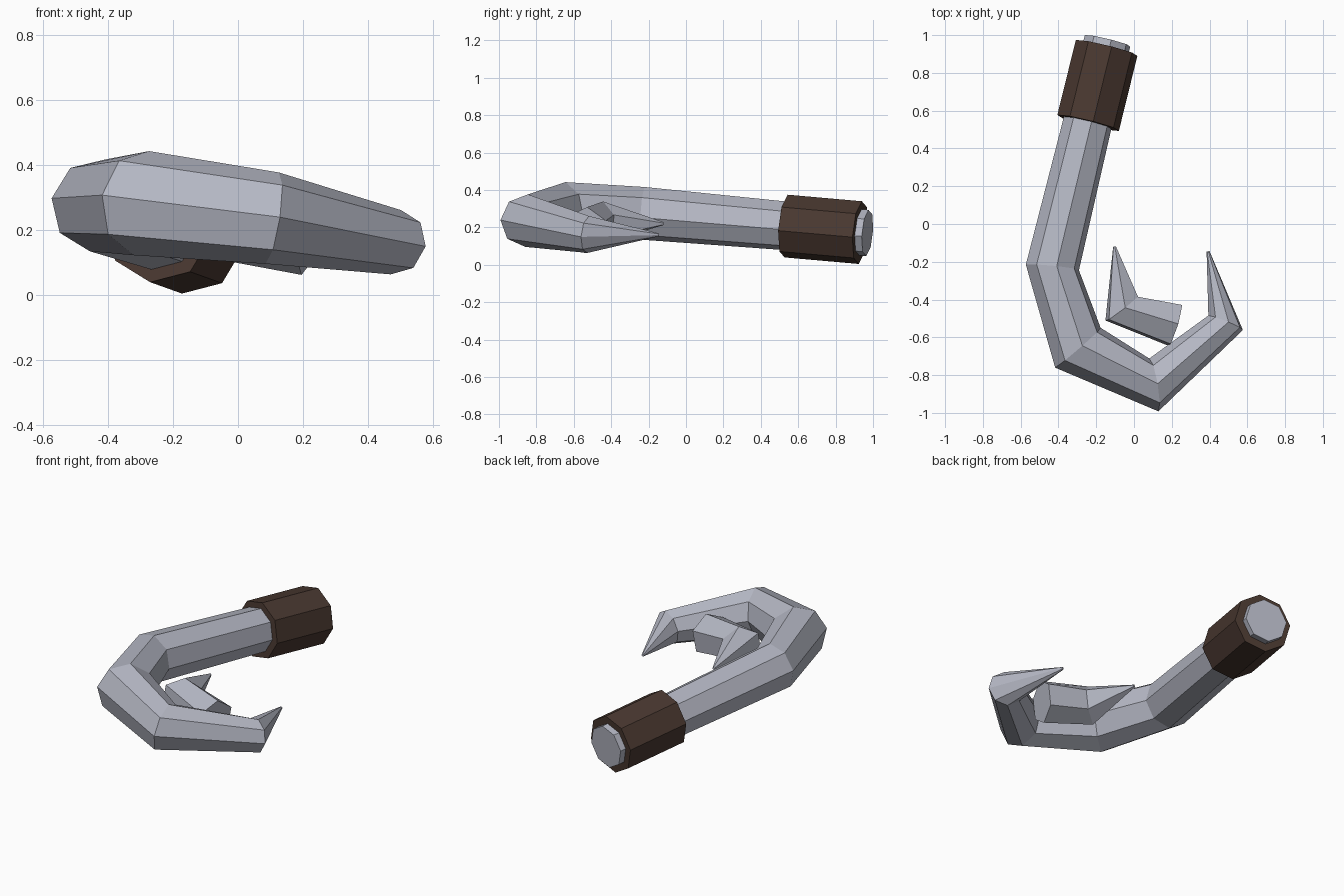
import bpy, bmesh, math
from mathutils import Vector

if "Cube" in bpy.data.objects:
    bpy.data.objects.remove(bpy.data.objects["Cube"])

# The whole hook lies in one slightly tilted plane with this normal
NORMAL = Vector((0.162, 0.05, 1.0)).normalized()


def material(name, colour):
    m = bpy.data.materials.new(name)
    m.diffuse_color = (*colour, 1.0)
    m.use_nodes = True
    m.node_tree.nodes["Principled BSDF"].inputs["Base Color"].default_value = m.diffuse_color
    return m


steel = material("steel grey", (0.46, 0.475, 0.55))
leather = material("dark brown grip", (0.068, 0.04, 0.03))


def tube(name, path, radii, sides, mat, phase=0.0):
    """Faceted tube: one ring of vertices per path point, mitred at the bends."""
    pts = [Vector(p) for p in path]
    bm = bmesh.new()
    rings = []
    for i, (p, r) in enumerate(zip(pts, radii)):
        tangent = pts[min(i + 1, len(pts) - 1)] - pts[max(i - 1, 0)]
        across = tangent.cross(NORMAL).normalized()
        up = across.cross(tangent).normalized()
        ring = []
        for k in range(sides):
            a = phase + 2 * math.pi * k / sides
            ring.append(bm.verts.new(p + r * (math.cos(a) * across + math.sin(a) * up)))
        rings.append(ring)
    for a, b in zip(rings, rings[1:]):
        for k in range(sides):
            j = (k + 1) % sides
            bm.faces.new((a[k], a[j], b[j], b[k]))
    bm.faces.new(rings[0])
    bm.faces.new(rings[-1])
    bmesh.ops.recalc_face_normals(bm, faces=bm.faces)
    mesh = bpy.data.meshes.new(name)
    bm.to_mesh(mesh)
    bm.free()
    mesh.materials.append(mat)
    obj = bpy.data.objects.new(name, mesh)
    bpy.context.collection.objects.link(obj)
    return obj


# Shaft, bend and point of the main hook
tube("hook",
     [(-0.14, 0.97, 0.17), (-0.432, -0.23, 0.275), (-0.297, -0.655, 0.282),
      (0.105, -0.852, 0.236), (0.485, -0.523, 0.162), (0.392, -0.145, 0.16)],
     [0.125, 0.143, 0.162, 0.142, 0.1, 0.008], 8, steel)

# Smaller inner barb
tube("barb",
     [(0.215, -0.535, 0.185), (-0.065, -0.448, 0.226), (-0.103, -0.12, 0.22)],
     [0.125, 0.114, 0.008], 6, steel, math.radians(30))

# Grip sleeve round the end of the shaft
tube("grip", [(-0.145, 0.932, 0.172), (-0.243, 0.535, 0.207)],
     [0.17, 0.17], 8, leather)
